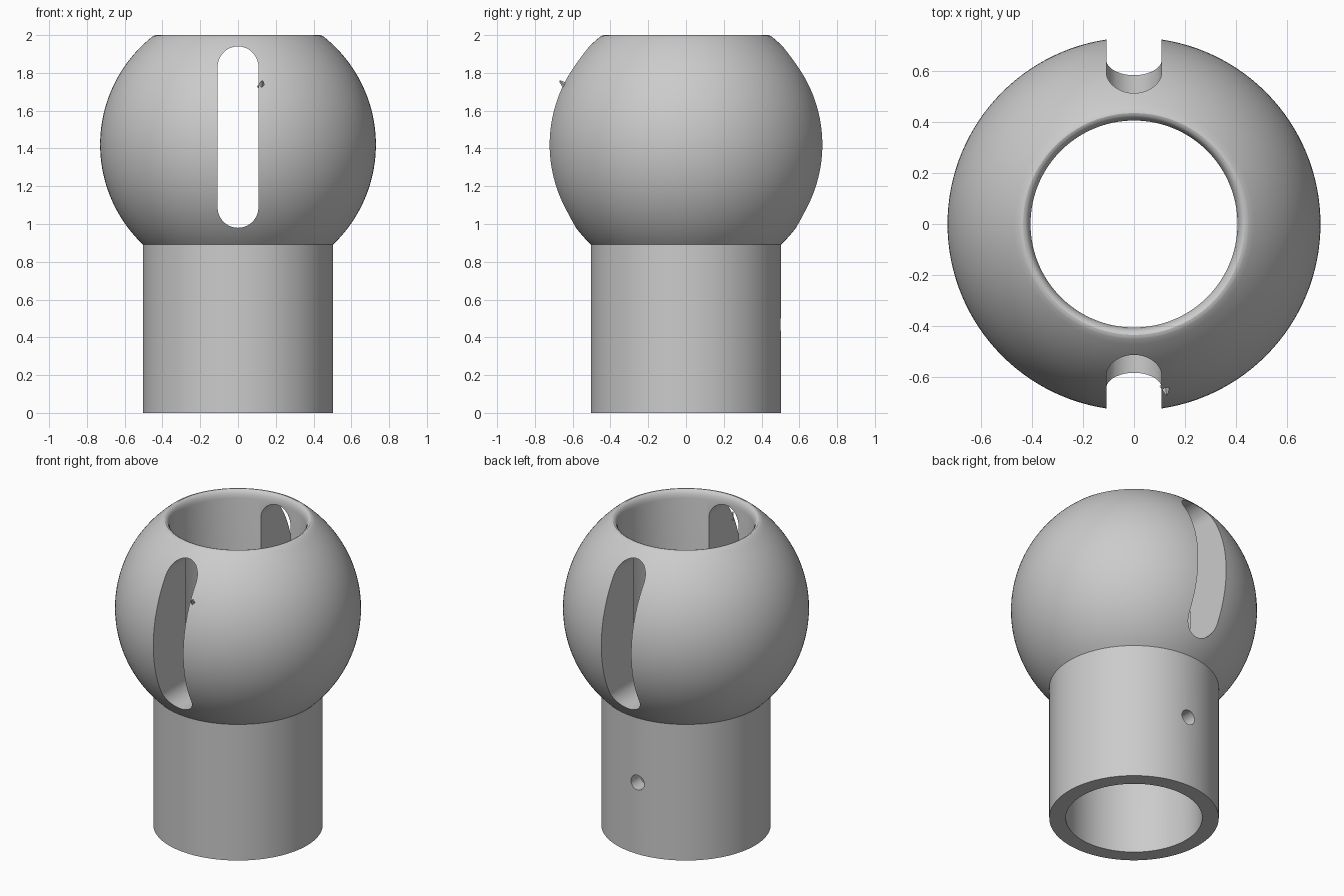
import bpy, bmesh, math
from mathutils import Matrix, Vector

cube = bpy.data.objects.get("Cube")
if cube:
    bpy.data.objects.remove(cube, do_unlink=True)

SPHERE_R, SPHERE_Z = 0.73, 1.42
TUBE_R, BORE_R = 0.503, 0.405
SLOT_R, SLOT_LOW, SLOT_HIGH = 0.108, 1.088, 1.832

grey = bpy.data.materials.new("plain grey")
grey.use_nodes = True
colour = (0.6, 0.6, 0.6, 1)
grey.diffuse_color = colour
grey.node_tree.nodes["Principled BSDF"].inputs["Base Color"].default_value = colour


def make_object(name, bm):
    bmesh.ops.recalc_face_normals(bm, faces=bm.faces)
    mesh = bpy.data.meshes.new(name)
    bm.to_mesh(mesh)
    bm.free()
    mesh.materials.append(grey)
    obj = bpy.data.objects.new(name, mesh)
    bpy.context.collection.objects.link(obj)
    return obj


def activate(obj):
    bpy.ops.object.select_all(action="DESELECT")
    obj.select_set(True)
    bpy.context.view_layer.objects.active = obj


def lathe(name, profile, steps=128):
    bm = bmesh.new()
    verts = [bm.verts.new((r, 0, z)) for r, z in profile]
    edges = [bm.edges.new((v, verts[(i + 1) % len(verts)])) for i, v in enumerate(verts)]
    bmesh.ops.spin(bm, geom=verts + edges, axis=(0, 0, 1), cent=(0, 0, 0),
                   angle=math.tau, steps=steps, use_merge=True)
    bmesh.ops.remove_doubles(bm, verts=bm.verts, dist=1e-5)
    return make_object(name, bm)


def prism(name, outline, y0, y1):
    bm = bmesh.new()
    face = bm.faces.new([bm.verts.new((x, y0, z)) for x, z in outline])
    moved = bmesh.ops.extrude_face_region(bm, geom=[face])["geom"]
    bmesh.ops.translate(bm, vec=(0, y1 - y0, 0),
                        verts=[v for v in moved if isinstance(v, bmesh.types.BMVert)])
    return make_object(name, bm)


def arc(cz, r, start, end, steps):
    angles = [start + (end - start) * i / steps for i in range(steps + 1)]
    return [(r * math.cos(a), cz + r * math.sin(a)) for a in angles]


def cut(target, cutter):
    cutter.hide_render = True
    mod = target.modifiers.new("cut", "BOOLEAN")
    mod.operation, mod.solver, mod.object = "DIFFERENCE", "EXACT", cutter
    activate(target)
    bpy.ops.object.modifier_apply(modifier=mod.name)
    bpy.data.objects.remove(cutter, do_unlink=True)


# Hollow ball on a tube, with a rounded top rim
low = -math.acos(TUBE_R / SPHERE_R)
high = math.acos(0.45 / SPHERE_R)
profile = [(BORE_R, 0), (TUBE_R, 0)]
profile += arc(SPHERE_Z, SPHERE_R, low, high, 48)
profile += [(0.443, 1.998), (0.434, 2.0), (0.425, 1.997), (0.416, 1.988),
            (0.409, 1.972), (BORE_R, 1.95)]
body = lathe("slotted_ball_socket", profile)

# Round-ended slot through front and back
slot = arc(SLOT_HIGH, SLOT_R, 0, math.pi, 24) + arc(SLOT_LOW, SLOT_R, math.pi, math.tau, 24)
cut(body, prism("slot_cutter", slot, -1, 1))

# Screw hole in the back of the tube
hole = arc(0.468, 0.048, 0, math.tau, 32)[:-1]
cut(body, prism("screw_hole_cutter", hole, 0.2, 0.8))

activate(body)
bpy.ops.object.shade_smooth_by_angle(angle=math.radians(30))

# Tiny burr beside the front slot
bm = bmesh.new()
tilt = Vector((0.1, -0.6, 0.5)).to_track_quat("Z", "Y").to_matrix().to_4x4()
bmesh.ops.create_cone(bm, cap_ends=True, segments=4, radius1=0.022, radius2=0.004,
                      depth=0.05, matrix=Matrix.Translation((0.125, -0.65, 1.742)) @ tilt)
make_object("slot_burr", bm)
